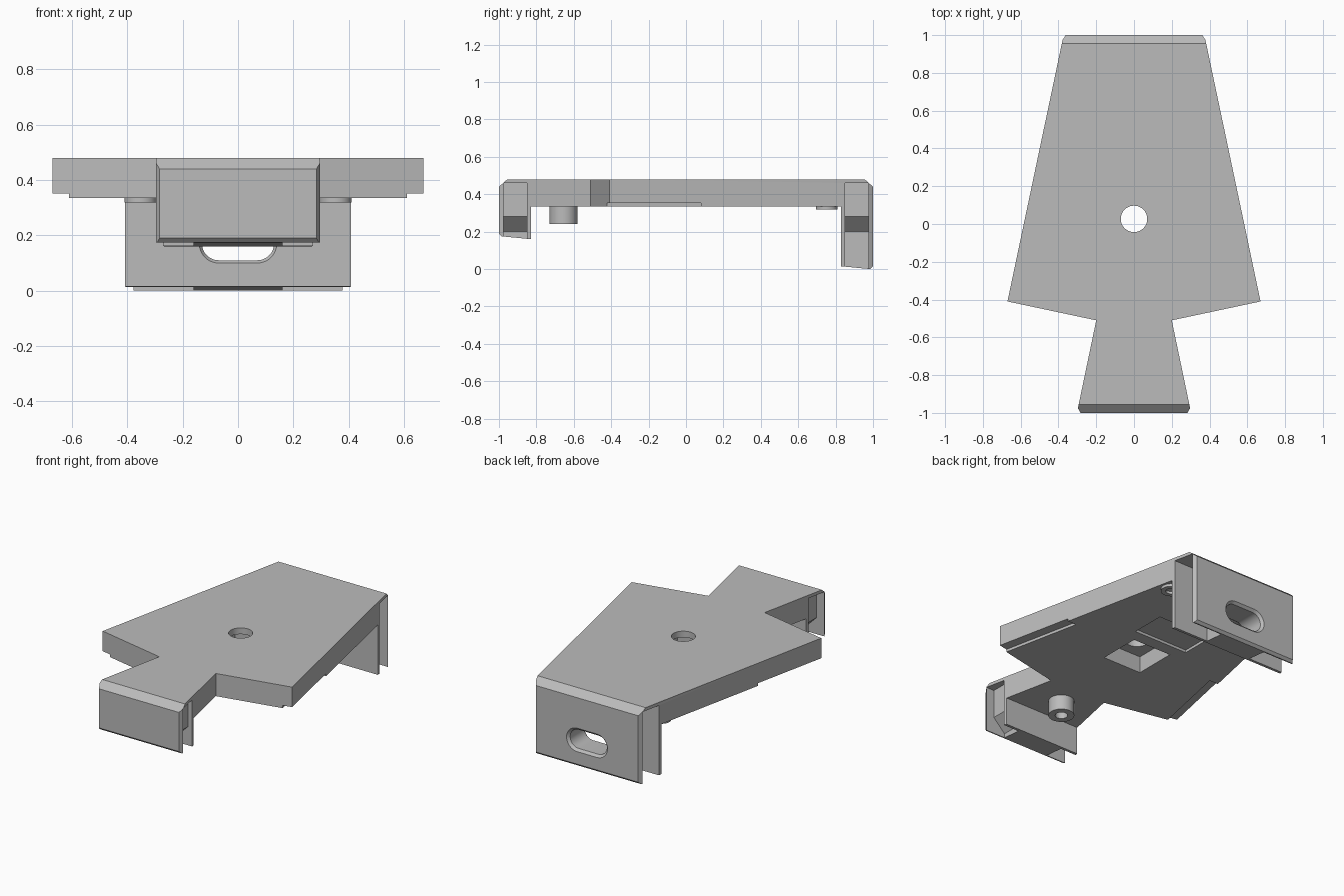
import bpy, bmesh, math

if "Cube" in bpy.data.objects:
    bpy.data.objects.remove(bpy.data.objects["Cube"])

grey = bpy.data.materials.new("grey_plastic")
grey.diffuse_color = (0.5, 0.5, 0.5, 1)
grey.use_nodes = True
grey.node_tree.nodes["Principled BSDF"].inputs["Base Color"].default_value = grey.diffuse_color


def loft(name, rings):
    """Closed solid through rings that share a point count."""
    bm = bmesh.new()
    rows = [[bm.verts.new(p) for p in r] for r in rings]
    n = len(rows[0])
    bm.faces.new(rows[0])
    bm.faces.new(rows[-1])
    for a, b in zip(rows, rows[1:]):
        for i in range(n):
            j = (i + 1) % n
            bm.faces.new((a[i], a[j], b[j], b[i]))
    bmesh.ops.recalc_face_normals(bm, faces=bm.faces)
    me = bpy.data.meshes.new(name)
    bm.to_mesh(me)
    bm.free()
    me.materials.append(grey)
    ob = bpy.data.objects.new(name, me)
    bpy.context.collection.objects.link(ob)
    return ob


def prism(name, pts, axis, lo, hi):
    """Extrude a 2D outline along x, y or z."""
    put = {"x": lambda p, h: (h, p[0], p[1]),
           "y": lambda p, h: (p[0], h, p[1]),
           "z": lambda p, h: (p[0], p[1], h)}[axis]
    return loft(name, [[put(p, h) for p in pts] for h in (lo, hi)])


def cut(target, cutter):
    cutter.hide_render = True
    mod = target.modifiers.new("cut", "BOOLEAN")
    mod.operation, mod.solver, mod.object = "DIFFERENCE", "EXACT", cutter
    bpy.context.view_layer.objects.active = target
    bpy.ops.object.modifier_apply(modifier=mod.name)
    bpy.data.objects.remove(cutter)


def circle(cx, cy, r, n=40):
    return [(cx + r * math.cos(2 * math.pi * i / n),
             cy + r * math.sin(2 * math.pi * i / n)) for i in range(n)]


def rect(x0, x1, y0, y1):
    return [(x0, y0), (x1, y0), (x1, y1), (x0, y1)]


def smooth(ob):
    bpy.ops.object.select_all(action="DESELECT")
    ob.select_set(True)
    bpy.context.view_layer.objects.active = ob
    bpy.ops.object.shade_smooth_by_angle(angle=math.radians(30))


# deck and both end flanges, carved from one outline
half = [(0.283, -1), (0.297, -0.975), (0.2, -0.51), (0.67, -0.41),
        (0.378, 0.975), (0.362, 1)]
outline = half + [(-x, y) for x, y in reversed(half)]
deck = prism("deck_with_flanges", outline, "z", -0.05, 0.48)

# underside, sloped flange feet and chamfered foot edges
cut(deck, prism("under", [(-1.1, 0.29), (-0.985, 0.175), (-0.83, 0.16), (-0.83, 0.335),
                          (0.83, 0.335), (0.83, 0.015), (0.985, 0), (1.1, 0.115),
                          (1.1, -0.5), (-1.1, -0.5)], "x", -1, 1))

for s in (-1, 1):
    # chamfered top edge of each flange
    cut(deck, prism("top_edge", [(s * 0.91, 0.52), (s * 1.045, 0.4), (s * 1.1, 0.6)],
                    "x", -1, 1))
    for side in (-1, 1):
        # open channel on each side of the flared web inside a flange
        channel = [(side * x, z) for x, z in ((0.16, -0.2), (0.16, 0.2), (0.24, 0.28),
                                              (0.24, 0.46), (1, 0.46), (1, -0.2))]
        cut(deck, prism("channel", channel, "y", *sorted((s * 0.85, s * 0.977))))

# rebates under the wide side edges
for side in (-1, 1):
    rebate = [(side * 0.619, -0.46), (side * 0.506, 0.08), (side * 0.9, 0.08),
              (side * 0.9, -0.46)]
    cut(deck, prism("rebate", rebate, "z", 0.2, 0.352))

# round hole, square pocket and shallow pocket in the deck
cut(deck, prism("hole", circle(0, 0.027, 0.07), "z", 0.2, 0.6))
cut(deck, prism("square_pocket", rect(-0.135, 0.135, -0.108, 0.162), "z", 0.2, 0.44))
cut(deck, prism("shallow_pocket", rect(-0.19, 0.19, 0.24, 0.46), "z", 0.2, 0.352))


# rounded slot through the rear flange, chamfered at both mouths
def stadium(y, r, n=16):
    pts = []
    for s, a0 in ((1, -90), (-1, 90)):
        for i in range(n + 1):
            a = math.radians(a0 + 180 * i / n)
            pts.append((s * 0.07 + r * math.cos(a), y, 0.17 + r * math.sin(a)))
    return pts


cut(deck, loft("slot", [stadium(y, r) for y, r in
                        ((0.8, 0.09), (0.845, 0.06), (0.985, 0.06), (1.03, 0.105))]))
smooth(deck)

# hollow screw bosses on the underside
for name, x, y, r, hole, z in (("front_boss", 0, -0.655, 0.075, 0.036, 0.24),
                               ("rear_boss_right", 0.352, 0.752, 0.058, 0.03, 0.318),
                               ("rear_boss_left", -0.352, 0.752, 0.058, 0.03, 0.318)):
    boss = prism(name, circle(x, y, r), "z", z, 0.34)
    cut(boss, prism("bore", circle(x, y, hole), "z", z - 0.1, 0.334))
    smooth(boss)
